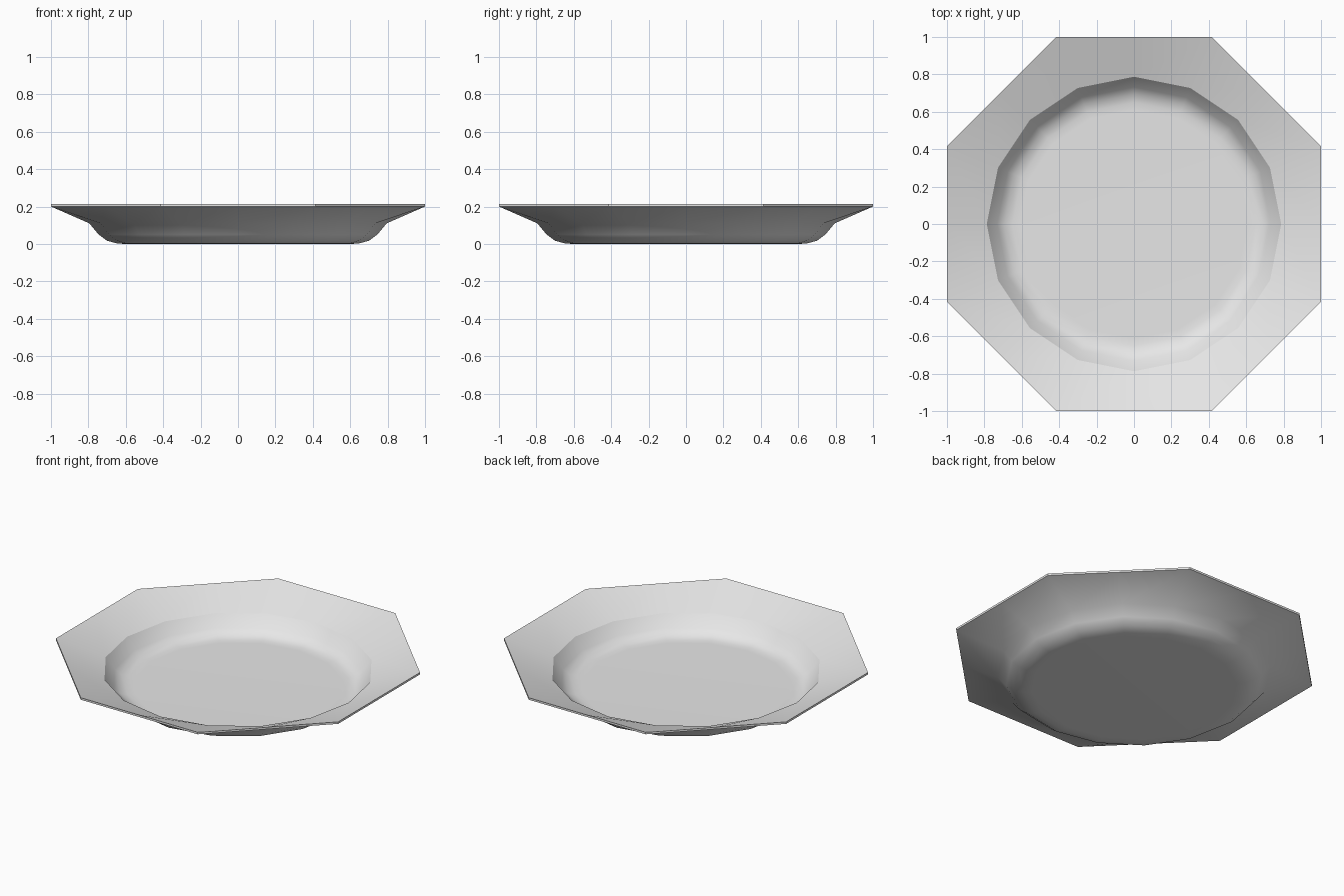
import bpy, bmesh
from math import cos, sin, pi, radians

cube = bpy.data.objects.get("Cube")
if cube:
    bpy.data.objects.remove(cube, do_unlink=True)

SIDES = 16
CORNER = 1 / cos(pi / 8)  # octagon corner radius for a flat-to-flat half width of 1

# Light grey material
mat = bpy.data.materials.new("light grey")
mat.use_nodes = True
grey = (0.8, 0.8, 0.8, 1)
mat.diffuse_color = grey
mat.node_tree.nodes["Principled BSDF"].inputs["Base Color"].default_value = grey

# Profile (radius, height) from the underside centre, round the rim, to the well
underside = [(0.60, 0.0), (0.645, 0.002), (0.70, 0.017), (0.745, 0.05), (0.795, 0.11)]
rim = [(1.0, 0.20), (1.0, 0.213)]
well = [(0.787, 0.122), (0.732, 0.052), (0.695, 0.024), (0.65, 0.014), (0.61, 0.013)]
profile = underside + rim + well
well_edge = len(underside) + len(rim)

bm = bmesh.new()


def ring(radius, height):
    """Sixteen points on a circle; the rim is stretched into an octagon."""
    points = []
    for i in range(SIDES):
        a = 2 * pi * i / SIDES
        r = radius * CORNER if radius == 1.0 and i % 2 else radius
        points.append(bm.verts.new((r * cos(a), r * sin(a), height)))
    return points


rings = [ring(*p) for p in profile]

# Skin the rings and close the two flat discs
for low, high in zip(rings, rings[1:]):
    for i in range(SIDES):
        j = (i + 1) % SIDES
        bm.faces.new((low[i], low[j], high[j], high[i]))
bm.faces.new(rings[0][::-1])
bm.faces.new(rings[-1])
bmesh.ops.recalc_face_normals(bm, faces=bm.faces)

# Smooth faces, with sharp rim edges and a crease round the well
crease = set(rings[well_edge])
for f in bm.faces:
    f.smooth = True
for e in bm.edges:
    e.smooth = not (e.calc_face_angle(0) > radians(40) or crease.issuperset(e.verts))

mesh = bpy.data.meshes.new("plate")
bm.to_mesh(mesh)
bm.free()
mesh.materials.append(mat)
plate = bpy.data.objects.new("plate", mesh)
bpy.context.collection.objects.link(plate)
